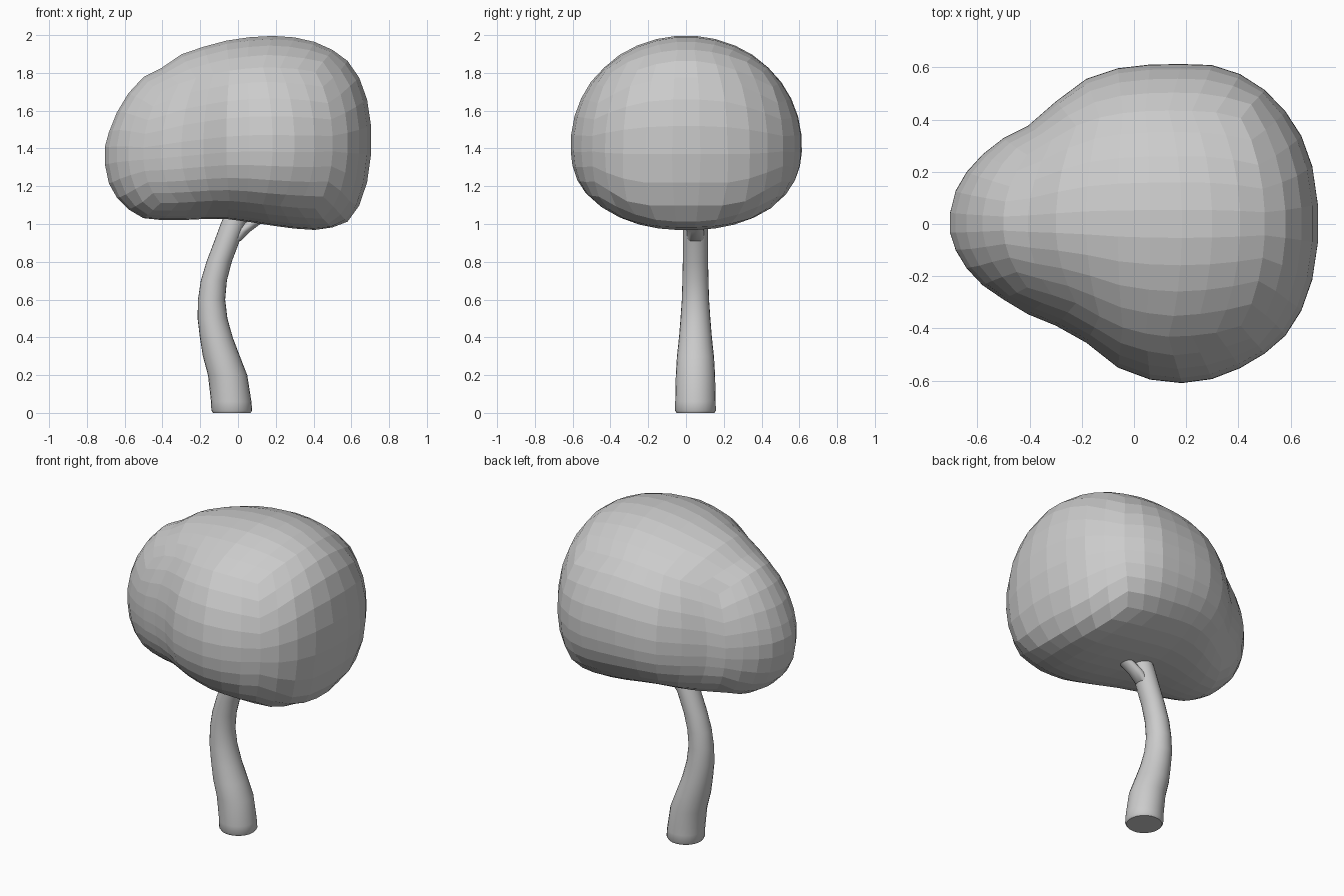
import bpy, bmesh, math

if "Cube" in bpy.data.objects:
    bpy.data.objects.remove(bpy.data.objects["Cube"])

def finish(name, bm, smooth):
    bmesh.ops.recalc_face_normals(bm, faces=bm.faces)
    me = bpy.data.meshes.new(name)
    bm.to_mesh(me)
    bm.free()
    ob = bpy.data.objects.new(name, me)
    bpy.context.collection.objects.link(ob)
    if smooth:
        bpy.context.view_layer.objects.active = ob
        ob.select_set(True)
        bpy.ops.object.shade_smooth_by_angle(angle=math.radians(50))
        ob.select_set(False)
    return ob

def tube(name, rings, sides=24):
    """Loft of horizontal round rings given as (x, y, z, radius)."""
    bm = bmesh.new()
    loops = []
    for x, y, z, r in rings:
        loops.append([bm.verts.new((x + r * math.cos(a), y + r * math.sin(a), z))
                      for a in (2 * math.pi * i / sides for i in range(sides))])
    for lo, hi in zip(loops, loops[1:]):
        for i in range(sides):
            j = (i + 1) % sides
            bm.faces.new((lo[i], lo[j], hi[j], hi[i]))
    bm.faces.new(loops[0])
    bm.faces.new(loops[-1])
    return finish(name, bm, True)

# Trunk: S-bent, tapering upwards
Y = 0.05
tube("trunk", [(-.033, Y, 0, .100), (-.033, Y, .012, .108), (-.036, Y, .06, .107),
               (-.055, Y, .2, .104), (-.088, Y, .3, .098), (-.115, Y, .4, .087),
               (-.135, Y, .5, .079), (-.140, Y, .6, .072), (-.128, Y, .7, .069),
               (-.100, Y, .8, .067), (-.062, Y, .9, .067), (-.025, Y, 1.0, .067),
               (.02, Y, 1.12, .06)])
# Short fork just under the crown
tube("branch", [(-.03, Y, .91, .045), (.02, Y, .96, .045),
                (.08, Y - .01, 1.005, .045), (.16, Y - .02, 1.06, .04)], 12)

# Crown sections along x: x, front y, back y, top z, bottom z, widest z
L = 0.71
SECTIONS = [(-.71, 0, 0, 1.37, 1.37, 1.37), (-.68, .11, .14, 1.50, 1.20, 1.37),
            (-.60, .22, .25, 1.67, 1.09, 1.37), (-.50, .29, .33, 1.78, 1.03, 1.37),
            (-.40, .35, .38, 1.83, 1.02, 1.38), (-.30, .39, .47, 1.90, 1.02, 1.39),
            (-.20, .44, .55, 1.935, 1.025, 1.40), (-.10, .53, .59, 1.965, 1.03, 1.41),
            (.00, .585, .61, 1.985, 1.02, 1.42), (.15, .615, .615, 2.0, .995, 1.42),
            (.30, .595, .61, 1.99, .975, 1.42), (.45, .535, .56, 1.955, .965, 1.42),
            (.60, .41, .41, 1.85, 1.02, 1.43), (.67, .27, .28, 1.72, 1.16, 1.44),
            (.71, 0, 0, 1.45, 1.45, 1.45)]
KEYS = [(math.acos(max(-1, min(1, -s[0] / L))), s[1:]) for s in SECTIONS]

def section(th):
    for (a, p), (b, q) in zip(KEYS, KEYS[1:]):
        if th <= b + 1e-6:
            t = max(0, (th - a) / (b - a))
            return [u + (v - u) * t for u, v in zip(p, q)]
    return KEYS[-1][1]

# Crown: quad sphere shaped by the sections, flat shaded
bm = bmesh.new()
bmesh.ops.create_cube(bm, size=2)
bmesh.ops.subdivide_edges(bm, edges=bm.edges[:], cuts=8, use_grid_fill=True)
for v in bm.verts:
    v.co = [math.tan(c * math.pi / 4) for c in v.co]
    n = v.co.normalized()
    th = math.acos(max(-1, min(1, -n.x)))
    front, back, top, bottom, mid = section(th)
    r = math.hypot(n.y, n.z) or 1
    c, s = n.y / r, n.z / r
    if s < 0:  # fuller, flatter underside
        k = (abs(c) ** 2.4 + abs(s) ** 2.4) ** (-1 / 2.4)
        c, s = c * k, s * k
    v.co = (n.x * L, c * (back if c > 0 else front),
            mid + s * ((top - mid) if s > 0 else (mid - bottom)))
finish("foliage_crown", bm, False)
